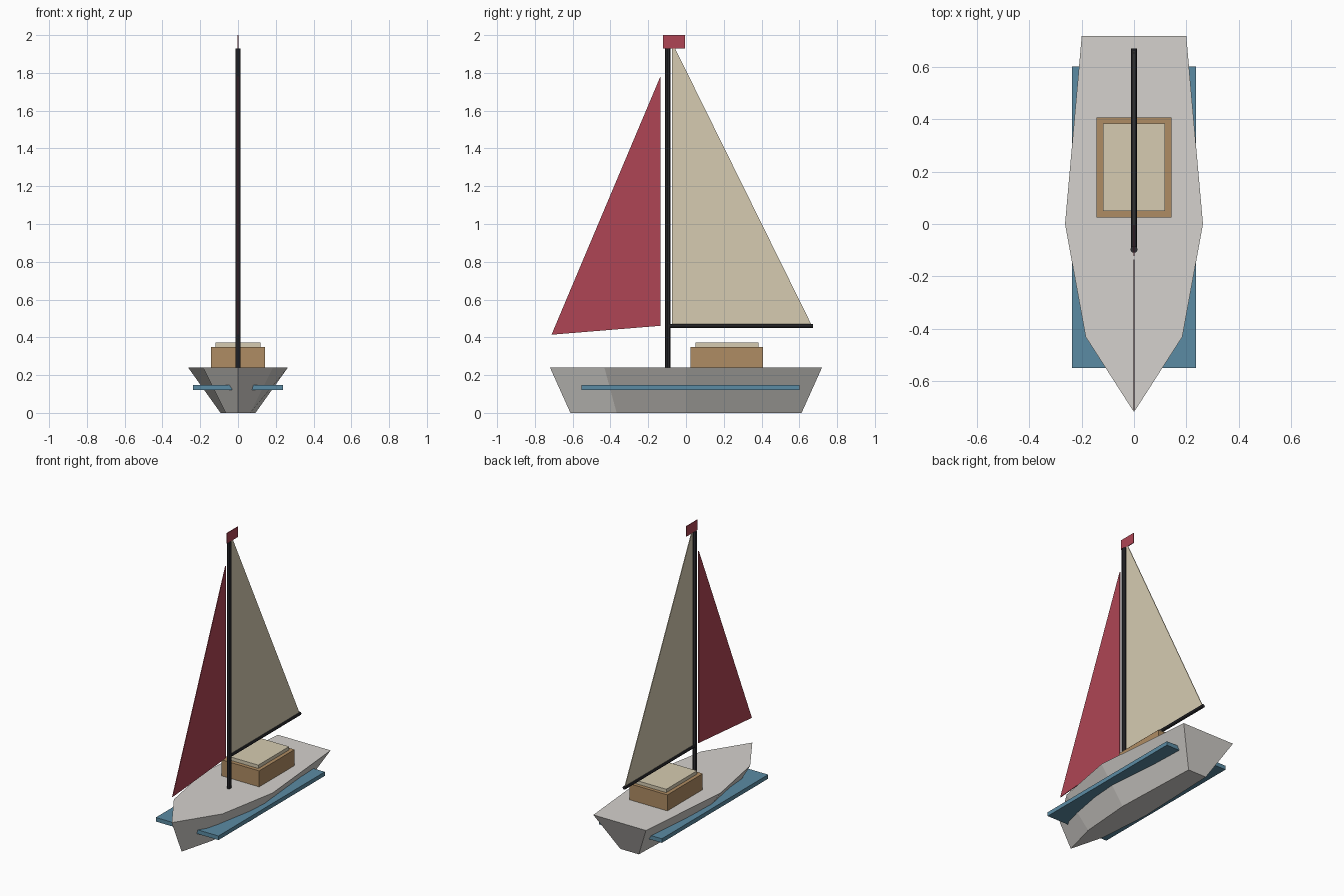
import bpy, bmesh
from mathutils import Matrix, Vector

cube = bpy.data.objects.get("Cube")
if cube:
    bpy.data.objects.remove(cube, do_unlink=True)


def material(name, rgb):
    m = bpy.data.materials.new(name)
    m.use_nodes = True
    m.diffuse_color = (*rgb, 1)
    m.node_tree.nodes["Principled BSDF"].inputs["Base Color"].default_value = (*rgb, 1)
    return m


hull_grey = material("hull grey", (0.66, 0.64, 0.61))
canvas = material("cream canvas", (0.67, 0.6, 0.44))
red = material("crimson cloth", (0.43, 0.06, 0.09))
wood = material("cabin wood", (0.43, 0.265, 0.125))
blue = material("trim blue", (0.105, 0.26, 0.37))
dark = material("dark spar", (0.025, 0.025, 0.03))


def finish(name, bm, mat):
    bmesh.ops.recalc_face_normals(bm, faces=bm.faces)
    mesh = bpy.data.meshes.new(name)
    bm.to_mesh(mesh)
    bm.free()
    mesh.materials.append(mat)
    obj = bpy.data.objects.new(name, mesh)
    bpy.context.collection.objects.link(obj)
    return obj


def loft(name, lower, upper, mat):
    """Closed solid between two matching rings of points."""
    bm = bmesh.new()
    a = [bm.verts.new(p) for p in lower]
    b = [bm.verts.new(p) for p in upper]
    bm.faces.new(a)
    bm.faces.new(b)
    for i in range(len(a)):
        j = (i + 1) % len(a)
        bm.faces.new((a[i], a[j], b[j], b[i]))
    return finish(name, bm, mat)


def box(name, half_x, y0, y1, z0, z1, mat):
    ring = [(-half_x, y0), (half_x, y0), (half_x, y1), (-half_x, y1)]
    return loft(name, [(x, y, z0) for x, y in ring], [(x, y, z1) for x, y in ring], mat)


def sheet(name, outline, mat, half=0.0025):
    """Thin upright cloth from a (y, z) outline."""
    return loft(name, [(-half, y, z) for y, z in outline],
                [(half, y, z) for y, z in outline], mat)


def spar(name, start, end, radius, mat):
    start, end = Vector(start), Vector(end)
    axis = end - start
    turn = axis.to_track_quat('Z', 'Y').to_matrix().to_4x4()
    bm = bmesh.new()
    bmesh.ops.create_cone(bm, cap_ends=True, segments=8, radius1=radius,
                          radius2=radius, depth=axis.length,
                          matrix=Matrix.Translation((start + end) / 2) @ turn)
    return finish(name, bm, mat)


# Hull: deck outline narrowing to a smaller keel outline
deck_z = 0.24
starboard = [(0.185, -0.432), (0.264, 0), (0.2, 0.72)]
outline = [(0, -0.72)] + starboard + [(-x, y) for x, y in reversed(starboard)]
loft("hull", [(x * 0.35, y * 0.85, 0) for x, y in outline],
     [(x, y, deck_z) for x, y in outline], hull_grey)

# Side trim passing through the hull
box("side_trim", 0.238, -0.552, 0.602, 0.12, 0.148, blue)

# Cabin and roof
box("cabin", 0.144, 0.024, 0.408, deck_z, 0.35, wood)
box("cabin_roof", 0.119, 0.05, 0.384, 0.35, 0.373, canvas)

# Mast and boom
spar("mast", (0, -0.097, deck_z), (0, -0.097, 1.93), 0.014, dark)
spar("boom", (0, -0.097, 0.46), (0, 0.672, 0.46), 0.0115, dark)

# Sails and flag
sheet("main_sail", [(-0.075, 0.465), (0.665, 0.465), (-0.058, 1.93), (-0.075, 1.93)], canvas)
sheet("jib_sail", [(-0.712, 0.414), (-0.136, 0.461), (-0.136, 1.78)], red)
sheet("flag", [(-0.122, 1.93), (-0.004, 1.93), (-0.004, 2), (-0.122, 2)], red)
